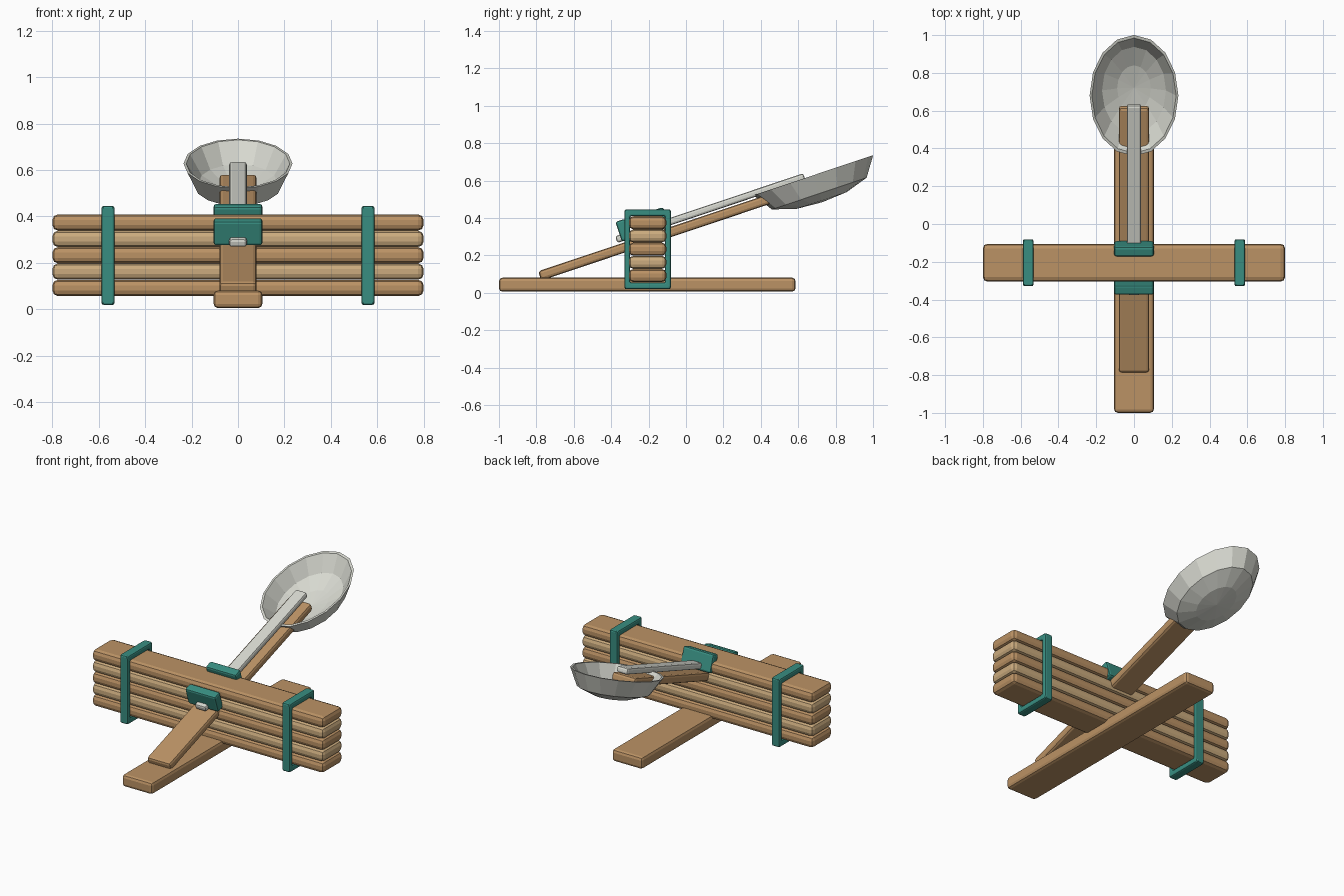
import bpy, bmesh, math

if "Cube" in bpy.data.objects:
    bpy.data.objects.remove(bpy.data.objects["Cube"])

TILT = math.radians(18.5)


def material(name, rgb):
    m = bpy.data.materials.new(name)
    m.diffuse_color = (*rgb, 1)
    m.use_nodes = True
    m.node_tree.nodes["Principled BSDF"].inputs["Base Color"].default_value = m.diffuse_color
    return m


WOOD = material("wood", (0.50, 0.29, 0.13))
LIGHT = material("light_wood", (0.60, 0.41, 0.21))
BAND = material("rubber", (0.04, 0.27, 0.22))
METAL = material("metal", (0.68, 0.69, 0.63))


def add_mesh(name, bm, mat, loc=(0, 0, 0), tilt=0):
    me = bpy.data.meshes.new(name)
    bm.to_mesh(me)
    bm.free()
    me.materials.append(mat)
    ob = bpy.data.objects.new(name, me)
    ob.location = loc
    ob.rotation_euler.x = tilt
    bpy.context.collection.objects.link(ob)
    return ob


def bar(name, loc, size, mat, bevel=0.018, tilt=0):
    """Box with rounded edges."""
    bm = bmesh.new()
    bmesh.ops.create_cube(bm, size=1)
    bmesh.ops.scale(bm, vec=size, verts=bm.verts)
    bmesh.ops.bevel(bm, geom=bm.edges[:], offset=bevel, segments=2,
                    profile=0.5, affect='EDGES')
    return add_mesh(name, bm, mat, loc, tilt)


# base stick and the cross stack of five sticks
bar("base_stick", (0, -0.207, 0.043), (0.21, 1.585, 0.075), WOOD)
for i in range(5):
    bar(f"stack_stick_{i + 1}", (0, -0.205, 0.092 + 0.0705 * i),
        (1.6, 0.2, 0.07), LIGHT if i % 2 else WOOD, 0.024)

# rubber bands: closed frames around both stack ends
for side, label in ((-1, "left"), (1, "right")):
    bm = bmesh.new()
    loops = []
    for x in (-0.028, 0.028):
        for hy, hz in ((0.124, 0.213), (0.094, 0.178)):
            loops.append([bm.verts.new((x, sy * hy, sz * hz))
                          for sy, sz in ((-1, -1), (1, -1), (1, 1), (-1, 1))])
    order = [loops[0], loops[2], loops[3], loops[1]]
    for a, b in zip(order, order[1:] + order[:1]):
        for k in range(4):
            n = (k + 1) % 4
            bm.faces.new((a[k], a[n], b[n], b[k]))
    bmesh.ops.recalc_face_normals(bm, faces=bm.faces)
    bmesh.ops.bevel(bm, geom=bm.edges[:], offset=0.009, segments=2,
                    profile=0.5, affect='EDGES')
    add_mesh(f"{label}_band", bm, BAND, (side * 0.56, -0.205, 0.232))

# throwing arm and the spoon handle lying on it
bar("throwing_arm", (0, -0.08, 0.325), (0.16, 1.48, 0.052), WOOD, 0.015, TILT)
bar("spoon_handle", (0, 0.13, 0.452), (0.076, 1.06, 0.038), METAL, 0.012, TILT)

# lashing pads in front of and behind the stack
bar("front_lashing", (0, -0.334, 0.334), (0.21, 0.055, 0.112), BAND, 0.012, TILT)
bar("rear_lashing", (0, -0.131, 0.396), (0.21, 0.055, 0.112), BAND, 0.012, TILT)

# spoon bowl: faceted oval shell, (radius, height) from outer bottom to inner bottom
profile = [(0.42, -0.142), (0.79, -0.103), (1, 0), (0.95, 0),
           (0.72, -0.085), (0.38, -0.12)]
bm = bmesh.new()
N = 16
rings = [[bm.verts.new((0.235 * r * math.sin(2 * math.pi * k / N),
                        0.338 * r * math.cos(2 * math.pi * k / N), z))
          for k in range(N)] for r, z in profile]
for a, b in zip(rings, rings[1:]):
    for k in range(N):
        n = (k + 1) % N
        bm.faces.new((a[k], a[n], b[n], b[k]))
for ring, z in ((rings[0], -0.152), (rings[-1], -0.13)):
    c = bm.verts.new((0, 0, z))
    for k in range(N):
        bm.faces.new((c, ring[k], ring[(k + 1) % N]))
bmesh.ops.recalc_face_normals(bm, faces=bm.faces)
add_mesh("spoon_bowl", bm, METAL, (0, 0.68, 0.628), TILT)
